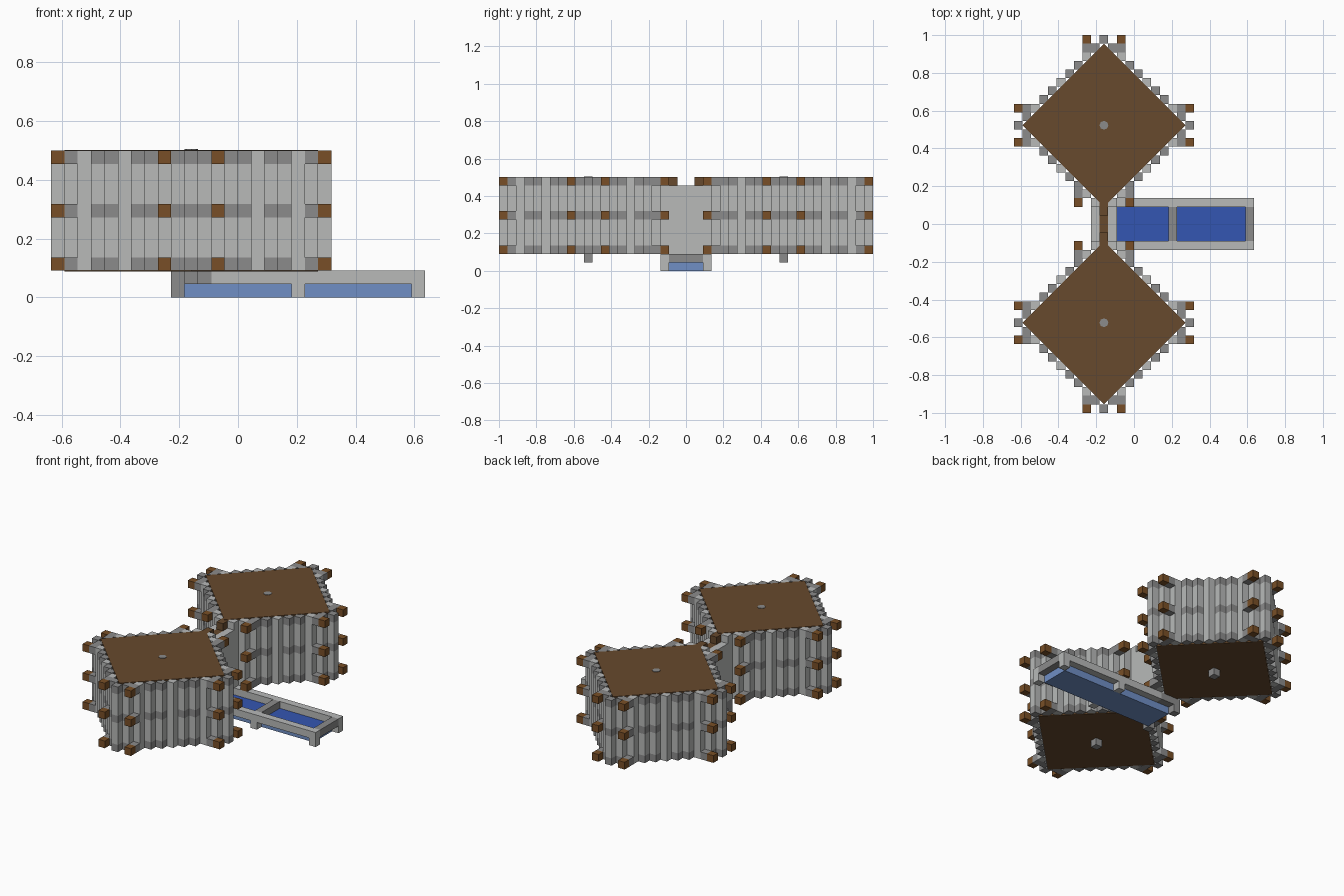
import bpy, bmesh
from mathutils import Matrix

if "Cube" in bpy.data.objects:
    bpy.data.objects.remove(bpy.data.objects["Cube"])

U = 1 / 22            # edge length of one block
LEVELS = (2, 6, 10)   # courses with beams and dark bands
TOP = 11


def material(name, rgb):
    m = bpy.data.materials.new(name)
    m.use_nodes = True
    m.diffuse_color = (*rgb, 1)
    m.node_tree.nodes["Principled BSDF"].inputs["Base Color"].default_value = (*rgb, 1)
    return m


LIGHT = material("light stone", (0.48, 0.49, 0.485))
DARK = material("dark stone", (0.26, 0.26, 0.26))
PLANK = material("plank brown", (0.135, 0.067, 0.026))
LOG = material("log brown", (0.19, 0.078, 0.02))
WATER = material("water blue", (0.034, 0.093, 0.445))
BASIN = material("pale blue", (0.162, 0.275, 0.56))


def finish(bm, name, mat):
    bmesh.ops.recalc_face_normals(bm, faces=bm.faces)
    mesh = bpy.data.meshes.new(name)
    bm.to_mesh(mesh)
    bm.free()
    mesh.materials.append(mat)
    ob = bpy.data.objects.new(name, mesh)
    bpy.context.scene.collection.objects.link(ob)
    return ob


def blocks(name, mat, boxes):
    """One object of boxes, each given by its low and high corners in blocks."""
    bm = bmesh.new()
    for lo, hi in boxes:
        mid = [(a + b) / 2 * U for a, b in zip(lo, hi)]
        size = [abs(b - a) * U for a, b in zip(lo, hi)]
        bmesh.ops.create_cube(bm, size=1, matrix=Matrix.Translation(mid) @ Matrix.Diagonal((*size, 1)))
    return finish(bm, name, mat)


def prism(name, mat, centre, radius, sides, z0, z1):
    """Upright prism with a corner on each axis."""
    bm = bmesh.new()
    bmesh.ops.create_cone(bm, cap_ends=True, segments=sides, radius1=radius * U, radius2=radius * U,
                          depth=(z1 - z0) * U,
                          matrix=Matrix.Translation((centre[0] * U, centre[1] * U, (z0 + z1) / 2 * U)))
    return finish(bm, name, mat)


CX = -3.5  # shared centre line of the towers and the bridge


def tower(name, side):
    cy = 11.5 * side

    def cell(dx, dy, z0, z1):
        x, y = CX + dx, cy + dy * side
        return (x - 0.5, y - 0.5, z0), (x + 0.5, y + 0.5, z1)

    # Stepped diamond wall with dark bands
    light, dark = [], []
    for dx in range(-10, 11):
        for dy in {10 - abs(dx), abs(dx) - 10}:
            if abs(dx) <= 1 and dy < 0:
                continue                      # the bridge takes this place
            if abs(dx) % 3 == 2:
                light.append(cell(dx, dy, 2, TOP))
            else:
                dark += [cell(dx, dy, k, k + 1) for k in LEVELS]
                light += [cell(dx, dy, k + 1, k + 4) for k in LEVELS[:2]]
    light += [cell(dx, -9, 10, TOP) for dx in (-1, 1)]
    blocks(name + "_wall", LIGHT, light)
    blocks(name + "_wall_bands", DARK, dark)

    # Beam ends at the four corners
    ends, roots = [], []
    for k in LEVELS:
        for s in (-1, 1):
            for dx, dy in ((10, 2 * s), (-10, 2 * s), (2 * s, 10), (3 * s, -9)):
                ends.append(cell(dx, dy, k, k + 1))
            for dx, dy in ((9, 2 * s), (-9, 2 * s), (2 * s, 9), (3 * s, -8)):
                roots.append(cell(dx, dy, k, k + 1))
    blocks(name + "_beam_ends", LOG, ends)
    blocks(name + "_beam_roots", DARK, roots)

    # Plank roof and floor, centre peg
    prism(name + "_roof_planks", PLANK, (CX, cy), 9.5, 4, 10, TOP + 0.04)
    prism(name + "_floor_planks", PLANK, (CX, cy), 9.5, 4, 1.96, 3)
    blocks(name + "_peg", DARK, [cell(0, 0, 1, 2)])
    prism(name + "_roof_stud", DARK, (CX, cy), 0.52, 8, TOP, TOP + 0.1)


tower("front_tower", -1)
tower("back_tower", 1)

# Bridge between the towers
blocks("bridge_walls", LIGHT, [((CX + s - 0.5, -3, 2), (CX + s + 0.5, 3, 10)) for s in (-1, 1)])
blocks("bridge_walkway", PLANK,
       [((CX - 0.5, -3, 2), (CX + 0.5, 3, 10))]
       + [((CX - 0.5, s, 10), (CX + 0.5, 3 * s, TOP)) for s in (-1, 1)])

# Water trough
SIDES = (-3, 2)
blocks("trough_basin", BASIN, [((-4, -2, 0), (13, 2, 1))])
blocks("trough_water", WATER, [((-4, -2, 1), (13, 2, 1.05))])
blocks("trough_rails", LIGHT, [((-2, y, 1), (14, y + 1, 2)) for y in SIDES])
blocks("trough_legs", LIGHT, [((x, y, 0), (x + 1, y + 1, 1)) for x in (4, 13) for y in SIDES])
blocks("trough_crossbars", DARK, [((x, -2, 1), (x + 1, 2, 2)) for x in (-5, 4, 13)])
blocks("trough_back_frame", DARK,
       [((-5, y, 1), (-2, y + 1, 2)) for y in SIDES]
       + [((-5, y, 0), (-4, y + 1, 1)) for y in SIDES])
